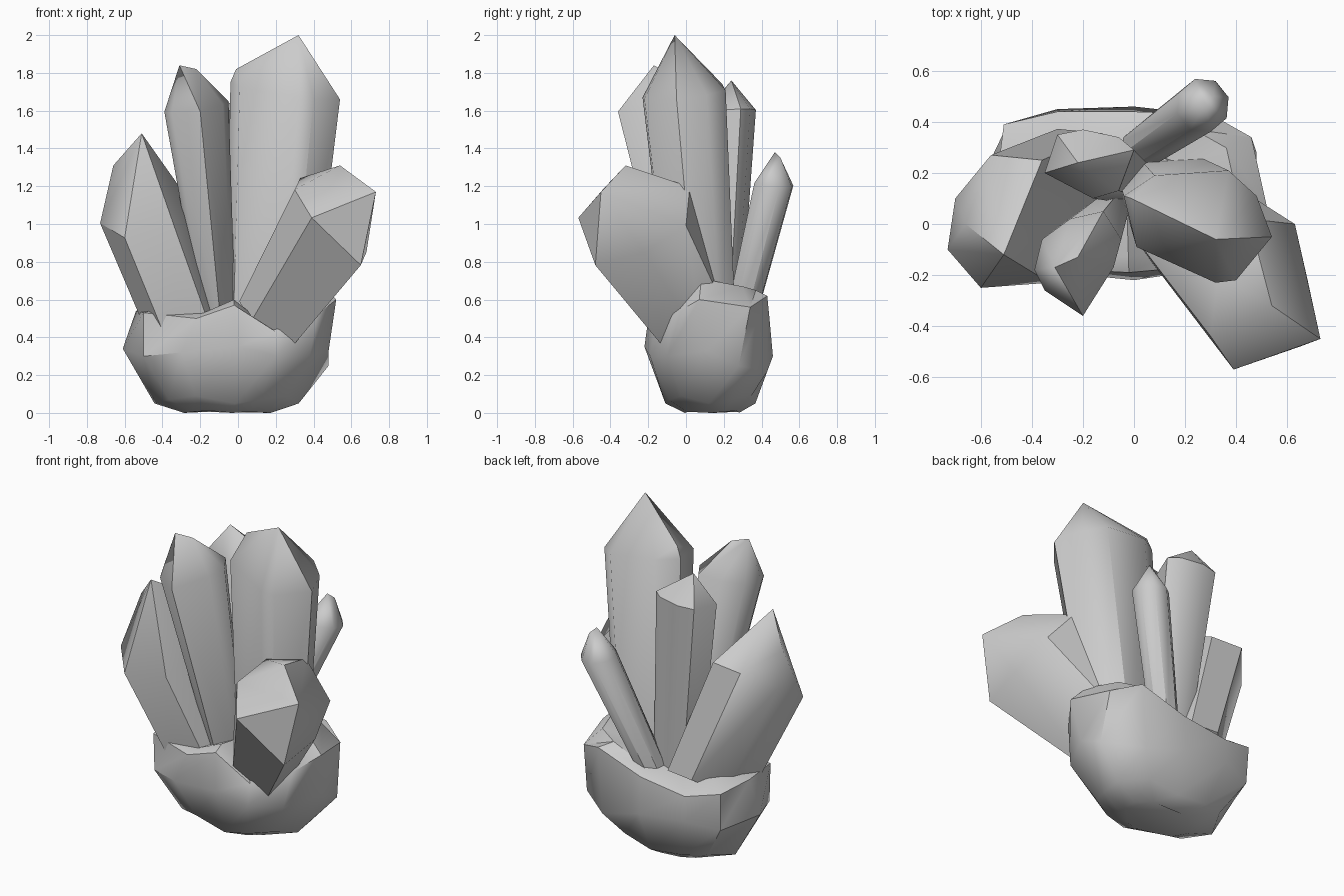
import bpy, bmesh, math
from mathutils import Vector

if "Cube" in bpy.data.objects:
    bpy.data.objects.remove(bpy.data.objects["Cube"])


def finish(bm, name, angle):
    bmesh.ops.recalc_face_normals(bm, faces=bm.faces[:])
    me = bpy.data.meshes.new(name)
    bm.to_mesh(me)
    bm.free()
    ob = bpy.data.objects.new(name, me)
    bpy.context.collection.objects.link(ob)
    bpy.ops.object.select_all(action='DESELECT')
    ob.select_set(True)
    bpy.context.view_layer.objects.active = ob
    bpy.ops.object.shade_smooth_by_angle(angle=math.radians(angle))
    return ob


def crystal(name, section, plane, tips, root, taper):
    """Faceted prism: plan outline on a sloping shoulder plane, tapered root, convex pointed cap."""
    z0, a, b = plane
    n = len(section)
    cx = sum(p[0] for p in section) / n
    cy = sum(p[1] for p in section) / n
    ring = [Vector((x, y, z0 + a * (x - cx) + b * (y - cy))) for x, y in section]
    mid = Vector((cx, cy, z0))
    bm = bmesh.new()
    # cap: hull of shoulder ring and tips, minus the faces lying in the shoulder plane
    foot_co = [Vector(root) + taper * (p - mid) for p in ring]
    ring = [bm.verts.new(p) for p in ring]
    bmesh.ops.convex_hull(bm, input=ring + [bm.verts.new(t) for t in tips])
    inner = [f for f in bm.faces if all(v in ring for v in f.verts)]
    bmesh.ops.delete(bm, geom=inner, context='FACES')
    # body
    foot = [bm.verts.new(p) for p in foot_co]
    bm.faces.new(foot)
    for i in range(n):
        j = (i + 1) % n
        bm.faces.new((foot[i], foot[j], ring[j], ring[i]))
    return finish(bm, name, 42)


def oval(cx, cy, rx, ry, n, roll):
    return [(cx + rx * math.cos(roll + i * math.tau / n),
             cy + ry * math.sin(roll + i * math.tau / n)) for i in range(n)]


# tallest crystal
crystal("main_crystal",
        [(-.04, .11), (.01, -.09), (.32, -.23), (.4, -.22), (.54, -.05), (.48, .11),
         (.37, .21), (.08, .19)],
        (1.70, -.13, .1), [(.32, -.06, 2.0), (.18, .04, 1.89), (-.01, .1, 1.82)],
        (.17, .11, .35), .76)

# tall left crystal
crystal("left_tall_crystal",
        [(-.39, -.18), (-.36, -.06), (-.25, .02), (-.12, .05), (-.05, -.06), (-.08, -.17),
         (-.2, -.36), (-.35, -.26)],
        (1.62, .12, .12), [(-.31, -.17, 1.84), (-.22, -.13, 1.82)],
        (-.1, .05, .45), .5)

# tall rear crystal
crystal("rear_tall_crystal",
        [(-.35, .2), (-.3, .35), (-.2, .37), (-.06, .34), (0, .29), (-.06, .13), (-.16, .1)],
        (1.6, .05, .05), [(-.22, .24, 1.76)],
        (-.06, .2, .45), .75)

# slim rear crystal
crystal("rear_slim_crystal", oval(.27, .465, .105, .108, 8, .3),
        (1.21, -.1, -.1), [(.28, .47, 1.38), (.31, .5, 1.35)],
        (-.01, .27, .42), .75)

# broad left crystal
crystal("left_broad_crystal",
        [(-.73, -.1), (-.6, -.25), (-.33, -.23), (-.25, 0), (-.36, .25), (-.56, .27), (-.7, .1)],
        (1.09, .1, .6), [(-.51, -.12, 1.48), (-.66, .0, 1.31)],
        (-.25, .14, .42), .88)

# broad right crystal leaning forward
crystal("right_broad_crystal",
        [(.30, -.44), (.39, -.57), (.65, -.48), (.68, -.22), (.63, 0), (.45, .02), (.33, -.2)],
        (1.04, -1.1, .39), [(.73, -.45, 1.17), (.54, -.32, 1.31)],
        (.14, .06, .49), .7)

# rocky base: widest belt and upper rim
belt = [(.48, .11, .33), (.48, .28, .25), (.27, .43, .22), (0, .46, .3), (-.3, .45, .33),
        (-.5, .38, .3), (-.61, .15, .34), (-.5, -.1, .3), (-.3, -.19, .32),
        (0, -.22, .35), (.2, -.19, .3), (.38, -.1, .3)]
rim = [(.52, .07, .6), (.46, .34, .56), (.3, .43, .62), (0, .44, .52), (-.3, .44, .48),
       (-.51, .39, .53), (-.54, .15, .54), (-.5, -.11, .53), (-.22, -.18, .5),
       (-.02, -.19, .57), (.2, -.17, .43), (.42, -.07, .52)]
crown = [(.2 * -.03 + .8 * x, .2 * .13 + .8 * y, z + (.11 if x > .4 else .03)) for x, y, z in rim]


def shrink(f, z, wobble):
    return [(-.05 + f * (x + .05), .15 + f * (y - .15), z + wobble * (i % 3))
            for i, (x, y, _) in enumerate(belt)]


bm = bmesh.new()
rows = [[bm.verts.new(p) for p in row]
        for row in (shrink(.42, 0, .006), shrink(.7, .05, .02), belt, rim, crown)]
n = len(belt)
for lo, hi in zip(rows, rows[1:]):
    for i in range(n):
        j = (i + 1) % n
        bm.faces.new((lo[i], lo[j], hi[j]))
        bm.faces.new((lo[i], hi[j], hi[i]))
bm.faces.new(rows[0][::-1])
top = bm.verts.new((-.03, .13, .55))
for i in range(n):
    bm.faces.new((rows[-1][i], rows[-1][(i + 1) % n], top))
finish(bm, "rock_base", 38)
